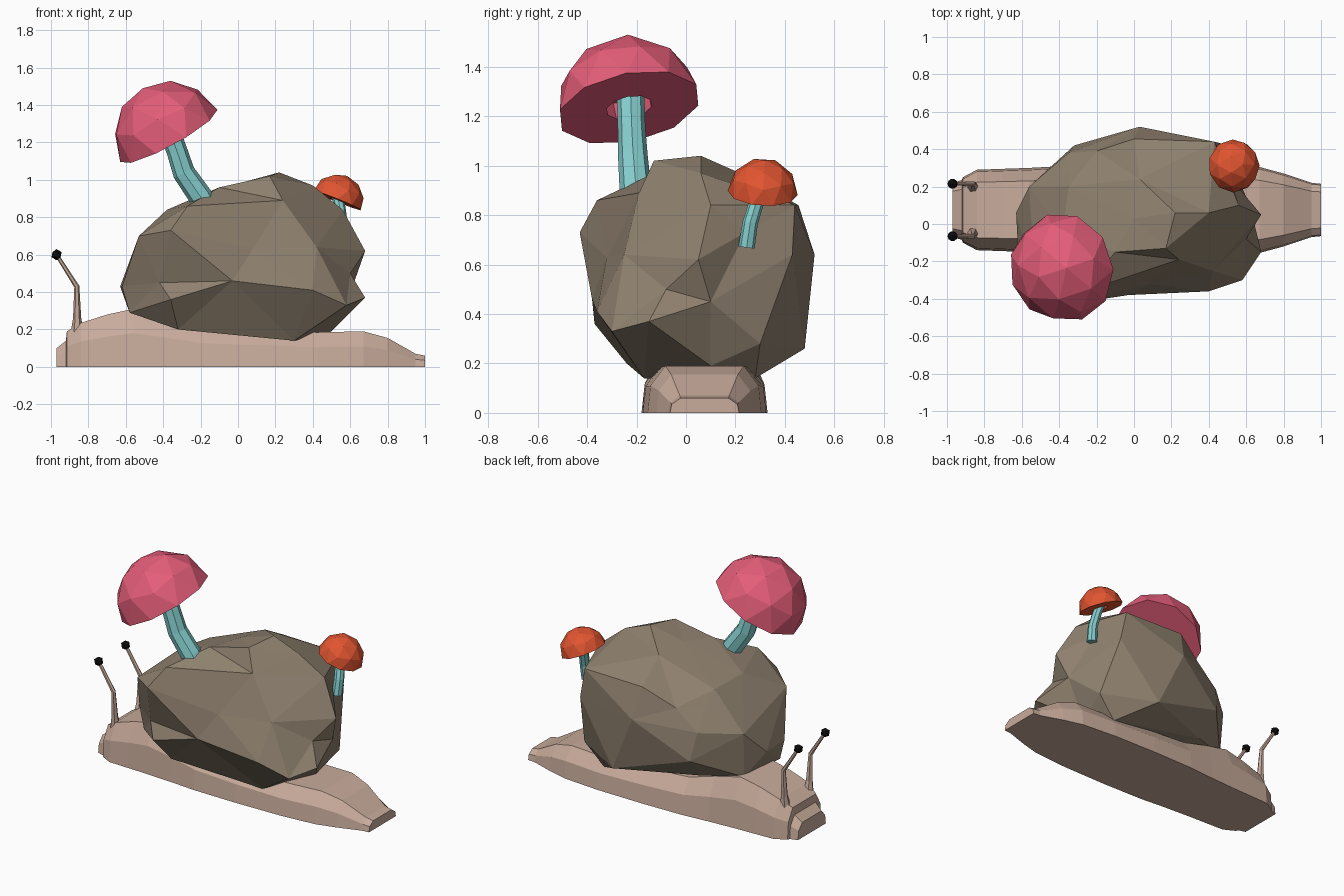
import bpy, bmesh
from mathutils import Vector, Matrix
from math import cos, sin, pi, radians

if "Cube" in bpy.data.objects:
    bpy.data.objects.remove(bpy.data.objects["Cube"])


def material(name, rgb):
    m = bpy.data.materials.new(name)
    m.diffuse_color = (*rgb, 1)
    m.use_nodes = True
    m.node_tree.nodes["Principled BSDF"].inputs["Base Color"].default_value = m.diffuse_color
    return m


SKIN = material("skin", (0.58, 0.41, 0.33))
STONE = material("stone", (0.27, 0.215, 0.155))
PINK = material("pink", (0.77, 0.11, 0.19))
ORANGE = material("orange", (0.75, 0.09, 0.03))
TEAL = material("teal", (0.24, 0.62, 0.62))
BLACK = material("black", (0.005, 0.005, 0.005))


def finish(name, bm, mat):
    bmesh.ops.recalc_face_normals(bm, faces=bm.faces)
    me = bpy.data.meshes.new(name)
    bm.to_mesh(me)
    bm.free()
    me.materials.append(mat)
    ob = bpy.data.objects.new(name, me)
    bpy.context.collection.objects.link(ob)
    return ob


def loft(name, rings, mat):
    """Skin a list of equal-length closed rings and cap both ends."""
    bm = bmesh.new()
    vs = [[bm.verts.new(p) for p in ring] for ring in rings]
    n = len(vs[0])
    for a, b in zip(vs, vs[1:]):
        for i in range(n):
            j = (i + 1) % n
            bm.faces.new((a[i], a[j], b[j], b[i]))
    bm.faces.new(vs[0])
    bm.faces.new(vs[-1])
    return finish(name, bm, mat)


def tube(name, path, radii, sides, mat):
    pts = [Vector(p) for p in path]
    rings = []
    for i, p in enumerate(pts):
        d = pts[min(i + 1, len(pts) - 1)] - pts[max(i - 1, 0)]
        u = d.cross(Vector((0, 1, 0))).normalized()
        v = d.cross(u).normalized()
        rings.append([p + radii[i] * (u * cos(2 * pi * k / sides) + v * sin(2 * pi * k / sides))
                      for k in range(sides)])
    return loft(name, rings, mat)


def cap(name, centre, axis, spin, r, mat):
    """Half an icosphere with a flat underside and a recess for the stem."""
    bm = bmesh.new()
    bmesh.ops.create_icosphere(bm, subdivisions=2, radius=r)
    bmesh.ops.bisect_plane(bm, geom=bm.verts[:] + bm.edges[:] + bm.faces[:], dist=1e-4,
                           plane_co=(0, 0, 0), plane_no=(0, 0, 1), clear_inner=True)
    rim = [e for e in bm.edges if e.is_boundary]
    under = bmesh.ops.contextual_create(bm, geom=rim)["faces"]
    bmesh.ops.inset_region(bm, faces=under, thickness=r * 0.68)
    top = bmesh.ops.extrude_face_region(bm, geom=under)["geom"]
    bmesh.ops.delete(bm, geom=under, context='FACES_ONLY')
    bmesh.ops.translate(bm, verts=[g for g in top if isinstance(g, bmesh.types.BMVert)],
                        vec=(0, 0, r * 0.25))
    rot = Vector((0, 0, 1)).rotation_difference(Vector(axis)).to_matrix().to_4x4()
    bmesh.ops.transform(bm, verts=bm.verts, matrix=Matrix.Translation(centre) @ rot
                        @ Matrix.Rotation(radians(spin), 4, 'Z'))
    return finish(name, bm, mat)


# Slug body: (x, half width, height) stations along its length
CY = 0.075
stations = [(-0.97, 0.145, 0.10), (-0.92, 0.16, 0.14), (-0.915, 0.175, 0.19), (-0.84, 0.215, 0.235),
            (-0.70, 0.22, 0.28), (-0.56, 0.225, 0.31), (-0.38, 0.235, 0.27), (-0.2, 0.25, 0.22),
            (0.1, 0.255, 0.20), (0.42, 0.25, 0.185), (0.67, 0.23, 0.19), (0.80, 0.195, 0.155),
            (0.95, 0.145, 0.07), (1.0, 0.14, 0.06)]
section = [(1, 0), (0.95, 0.58), (0.69, 1), (-0.69, 1), (-0.95, 0.58), (-1, 0)]
loft("body", [[(x, CY + w * a, h * b) for a, b in section] for x, w, h in stations], SKIN)

# Rock shell: outer corners and dents, joined by a hull taken on an ellipsoid
corners = [
    (0.22, 0.06, 1.04), (0.17, -0.13, 1.02), (0.40, 0.06, 0.97), (-0.10, -0.15, 0.96),
    (0.0, 0.03, 0.98), (0.03, 0.24, 0.96), (0.43, 0.44, 0.84), (0.0, 0.455, 0.84),
    (-0.35, 0.38, 0.60), (-0.38, -0.05, 0.84), (-0.27, -0.36, 0.86), (-0.35, 0.20, 0.82),
    (-0.53, -0.29, 0.70), (-0.36, -0.43, 0.73), (-0.56, 0.20, 0.58), (0.56, 0.10, 0.84),
    (0.03, 0.52, 0.64), (0.68, 0.05, 0.62), (-0.63, 0.06, 0.43), (0.42, -0.25, 0.64),
    (-0.03, -0.38, 0.46), (0.40, -0.36, 0.41), (0.68, -0.15, 0.37), (0.58, -0.30, 0.33),
    (-0.58, -0.15, 0.29), (-0.36, -0.37, 0.36), (0.30, -0.17, 0.14), (-0.32, -0.24, 0.20),
    (0.40, 0.28, 0.14), (0.50, 0.10, 0.19), (-0.30, 0.28, 0.27), (-0.55, 0.18, 0.29),
    (0.20, 0.48, 0.26), (-0.32, 0.42, 0.42), (0.47, 0.43, 0.64), (0.53, 0.30, 0.28),
    (-0.62, -0.14, 0.43), (-0.2, 0.39, 0.73)]
dents = [(0.08, -0.32, 0.63), (0.24, -0.19, 0.89), (-0.42, -0.31, 0.45), (0.60, -0.08, 0.50),
         (0.62, 0.10, 0.45), (0.52, 0.24, 0.73), (-0.34, 0.27, 0.74)]
mid, size = Vector((0.03, 0.05, 0.55)), (0.66, 0.47, 0.45)
bm = bmesh.new()
place = {}
for p in corners + dents:
    d = Vector(p) - mid
    v = bm.verts.new(Vector([a / b for a, b in zip(d, size)]).normalized())
    place[v] = p
bmesh.ops.convex_hull(bm, input=bm.verts)
for v, p in place.items():
    v.co = p
finish("rock_shell", bm, STONE)

# Large pink mushroom
tube("large_stem", [(-0.15, -0.20, 0.82), (-0.20, -0.205, 0.91), (-0.29, -0.215, 1.04),
                    (-0.325, -0.22, 1.15), (-0.38, -0.225, 1.30)],
     [0.064, 0.064, 0.06, 0.056, 0.056], 8, TEAL)
cap("large_cap", (-0.37, -0.23, 1.235), (-0.47, -0.18, 0.86), 18, 0.295, PINK)

# Small orange mushroom
tube("small_stem", [(0.55, 0.245, 0.67), (0.555, 0.26, 0.77), (0.545, 0.285, 0.85), (0.53, 0.305, 0.92)],
     [0.033, 0.031, 0.03, 0.03], 8, TEAL)
cap("small_cap", (0.53, 0.31, 0.89), (0.37, 0.06, 0.92), 0, 0.142, ORANGE)

# Eye stalks, one each side of the body
for side, s in (("left", 1), ("right", -1)):
    y = CY + s * 0.14
    tube(side + "_eye_stalk", [(-0.86, y - s * 0.02, 0.18), (-0.86, y - s * 0.01, 0.26),
                               (-0.862, y, 0.43), (-0.97, y, 0.60)],
         [0.035, 0.022, 0.014, 0.010], 6, SKIN)
    bm = bmesh.new()
    bmesh.ops.create_icosphere(bm, subdivisions=1, radius=0.03,
                               matrix=Matrix.Translation((-0.97, y, 0.60)))
    finish(side + "_eye", bm, BLACK)
